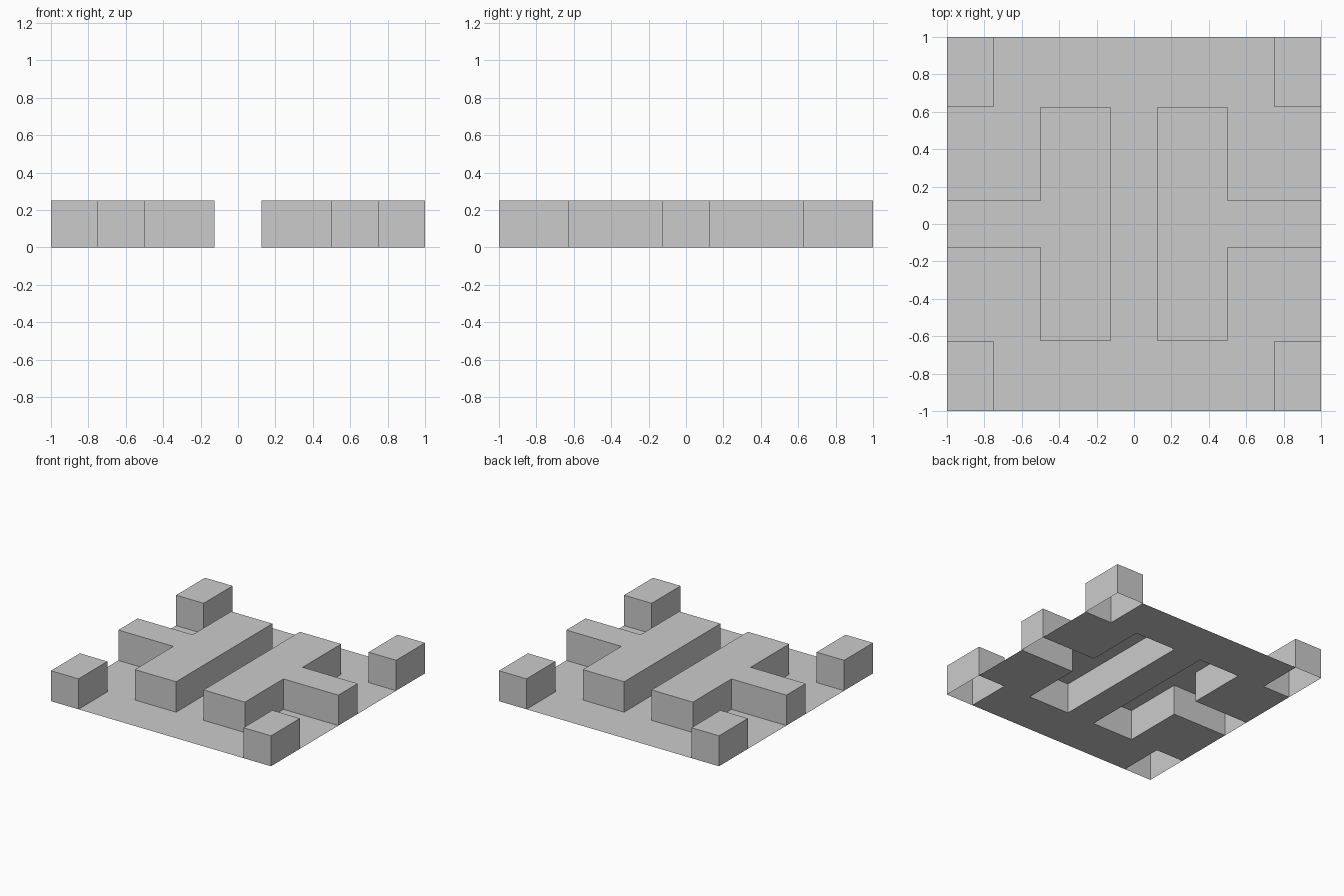
import bpy
import bmesh

if "Cube" in bpy.data.objects:
    bpy.data.objects.remove(bpy.data.objects["Cube"])

HEIGHT = 0.25


def add_part(name, outline, height, mirror_x, mirror_y):
    """Flat sheet (height 0) or open-bottomed shell from a CCW outline, mirrored about the origin."""
    bm = bmesh.new()
    top = [bm.verts.new((x, y, height)) for x, y in outline]
    bm.faces.new(top)
    if height > 0:
        base = [bm.verts.new((x, y, 0)) for x, y in outline]
        n = len(outline)
        for i in range(n):
            j = (i + 1) % n
            bm.faces.new((base[i], base[j], top[j], top[i]))
    mesh = bpy.data.meshes.new(name)
    bm.to_mesh(mesh)
    bm.free()
    obj = bpy.data.objects.new(name, mesh)
    bpy.context.collection.objects.link(obj)
    mod = obj.modifiers.new("Mirror", 'MIRROR')
    mod.use_axis = (mirror_x, mirror_y, False)
    return obj


# Floor sheet: one quadrant, cut away beneath the raised blocks
add_part("floor_sheet",
         [(0, 0), (0.125, 0), (0.125, 0.625), (0.5, 0.625), (0.5, 0.125),
          (1, 0.125), (1, 0.625), (0.75, 0.625), (0.75, 1), (0, 1)],
         0, True, True)

# T-shaped raised walls on each side of the central aisle
add_part("t_walls",
         [(0.125, -0.625), (0.5, -0.625), (0.5, -0.125), (1, -0.125),
          (1, 0.125), (0.5, 0.125), (0.5, 0.625), (0.125, 0.625)],
         HEIGHT, True, False)

# Corner blocks
add_part("corner_blocks",
         [(0.75, 0.625), (1, 0.625), (1, 1), (0.75, 1)],
         HEIGHT, True, True)
